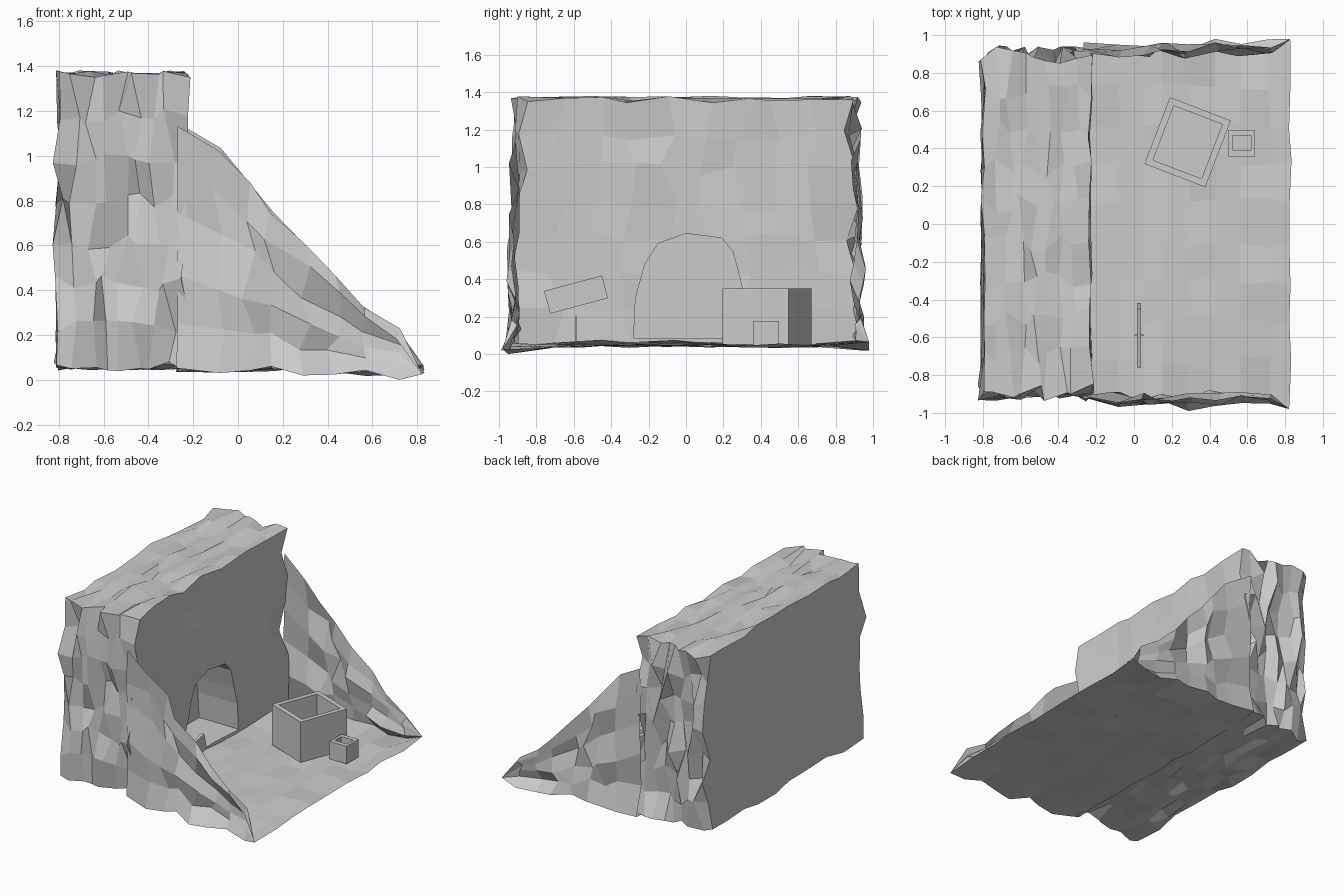
import bpy, bmesh, math, random
from mathutils import Vector, Matrix

if "Cube" in bpy.data.objects:
    bpy.data.objects.remove(bpy.data.objects["Cube"])

random.seed(7)


def jit(a):
    return random.uniform(-a, a)


def finish(bm, name, normals=True):
    if normals:
        bmesh.ops.recalc_face_normals(bm, faces=bm.faces)
    me = bpy.data.meshes.new(name)
    bm.to_mesh(me)
    bm.free()
    ob = bpy.data.objects.new(name, me)
    bpy.context.collection.objects.link(ob)
    return ob


def rock_block(name, lo, hi, n, amount):
    """Box with gridded sides whose points are jittered."""
    bm = bmesh.new()
    verts = {}

    def vert(idx):
        if idx not in verts:
            co = [lo[k] + (hi[k] - lo[k]) * idx[k] / n[k] + jit(amount[k]) for k in range(3)]
            verts[idx] = bm.verts.new(co)
        return verts[idx]

    for axis in range(3):
        u, v = (axis + 1) % 3, (axis + 2) % 3
        for side in (0, n[axis]):
            for i in range(n[u]):
                for j in range(n[v]):
                    face = []
                    for du, dv in ((0, 0), (1, 0), (1, 1), (0, 1)):
                        idx = [0, 0, 0]
                        idx[axis], idx[u], idx[v] = side, i + du, j + dv
                        face.append(vert(tuple(idx)))
                    bm.faces.new(face)
    # keep the broad faces, top and bottom calmer than the ragged ends
    for (i, j, k), v in verts.items():
        if 0 < j < n[1] and i in (0, n[0]):
            base = lo[0] if i == 0 else hi[0]
            v.co.x = base + (v.co.x - base) * 0.5
        if k in (0, n[2]):
            base = lo[2] if k == 0 else hi[2]
            v.co.z = base + (v.co.z - base) * 0.6
    return finish(bm, name)


def open_box(name, center, size, rim, depth, angle=0):
    """Crate with a sunken top; it rests in the ground without a bottom."""
    bm = bmesh.new()
    bmesh.ops.create_cube(bm, size=1, matrix=Matrix.Diagonal((*size, 1)))
    top = max(bm.faces, key=lambda f: f.calc_center_median().z)
    edge = [v.co.copy() for v in top.verts]
    old = list(top.verts)
    bm.faces.remove(top)
    inner, floor = [], []
    for c in edge:
        p = Vector((c.x - math.copysign(rim[0], c.x), c.y - math.copysign(rim[1], c.y), c.z))
        inner.append(bm.verts.new(p))
        floor.append(bm.verts.new(p - Vector((0, 0, depth))))
    for a in range(4):
        b = (a + 1) % 4
        bm.faces.new((old[a], old[b], inner[b], inner[a]))
        bm.faces.new((inner[a], inner[b], floor[b], floor[a]))
    bm.faces.new(floor)
    ob = finish(bm, name)
    ob.location = center
    ob.rotation_euler.z = angle
    return ob


def slab(name, center, size, tilt=0):
    bm = bmesh.new()
    bmesh.ops.create_cube(bm, size=1, matrix=Matrix.Diagonal((*size, 1)))
    ob = finish(bm, name)
    ob.location = center
    ob.rotation_euler.x = tilt
    return ob


# Cliff block
cliff = rock_block("cliff", (-0.80, -0.89, 0.06), (-0.235, 0.895, 1.36),
                   (8, 9, 7), (0.03, 0.05, 0.035))

# Arched tunnel cut into the cliff
arch = [(-0.28, 0.085), (-0.27, 0.30), (-0.22, 0.48), (-0.15, 0.59), (0.0, 0.645),
        (0.19, 0.62), (0.25, 0.55), (0.29, 0.40), (0.315, 0.28), (0.33, 0.085)]
bm = bmesh.new()
ring = bm.faces.new([bm.verts.new((-0.55, y, z)) for y, z in arch])
out = bmesh.ops.extrude_face_region(bm, geom=[ring])
bmesh.ops.translate(bm, vec=(0.5, 0, 0),
                    verts=[g for g in out["geom"] if isinstance(g, bmesh.types.BMVert)])
cutter = finish(bm, "tunnel_cutter")
cutter.hide_render = True
mod = cliff.modifiers.new("tunnel", "BOOLEAN")
mod.operation = "DIFFERENCE"
mod.solver = "EXACT"
mod.object = cutter
bpy.context.view_layer.objects.active = cliff
bpy.ops.object.modifier_apply(modifier=mod.name)
bpy.data.objects.remove(cutter)

# Ground sheet and the two sloping side walls, one continuous strip
slope = [(-0.27, 1.14), (-0.08, 1.03), (0.05, 0.88), (0.15, 0.75), (0.29, 0.61),
         (0.43, 0.46), (0.56, 0.33), (0.72, 0.225), (0.825, 0.055)]
cols, rows, span = len(slope), 5, 9
bm = bmesh.new()
grid = []
for i, (x, top) in enumerate(slope):
    h = top - 0.045
    calm = min(1, h / 0.4)
    line = []
    for j in range(2 * rows + span + 1):
        k = max(rows - j, j - rows - span)      # steps up the side wall
        if k > 0:
            side = -1 if j < rows else 1
            edge = k == rows
            dx = 0 if i in (0, cols - 1) else jit(0.01 if edge else 0.035 * calm)
            dy = jit(0.045) * (calm if i else 0.3)
            dz = jit(0.008 if edge else 0.22 * h / rows)
            line.append(bm.verts.new((x + dx, side * 0.92 + dy, 0.045 + h * k / rows + dz)))
        else:
            y = 0.005 - 0.945 + 1.89 * (j - rows) / span
            end = j in (rows, rows + span)
            line.append(bm.verts.new((x + jit(0.01), y + jit(0.03),
                                      0.045 + jit(0.03 if end else 0.012))))
    grid.append(line)
# the foremost wall column collapses to a point at the ground corner
for j in range(rows):
    grid[-1][j].co = grid[-1][rows].co
    grid[-1][-1 - j].co = grid[-1][-1 - rows].co
# outermost corner points of the ground
grid[4][rows].co.y, grid[4][rows].co.z = -0.99, 0.02
grid[-1][rows].co.y = -0.98
grid[5][rows + span].co.y = 0.98
grid[-2][rows].co.z = 0.0
for j in range(rows):
    grid[-1][j].co = grid[-1][rows].co
for a, b in zip(grid, grid[1:]):
    for j in range(len(a) - 1):
        bm.faces.new((a[j], b[j], b[j + 1], a[j + 1]))
bmesh.ops.remove_doubles(bm, verts=bm.verts, dist=0.002)
finish(bm, "ground_and_side_walls", normals=False)

# Crates
open_box("large_crate", (0.284, 0.433, 0.20), (0.345, 0.378, 0.30), (0.035, 0.035), 0.24,
         math.radians(-21))
open_box("small_crate", (0.571, 0.428, 0.113), (0.14, 0.14, 0.13), (0.02, 0.033), 0.09)

# Signpost
slab("sign_board", (0.027, -0.588, 0.318), (0.02, 0.32, 0.125), math.radians(15))
slab("sign_post", (0.027, -0.588, 0.13), (0.05, 0.006, 0.15))
